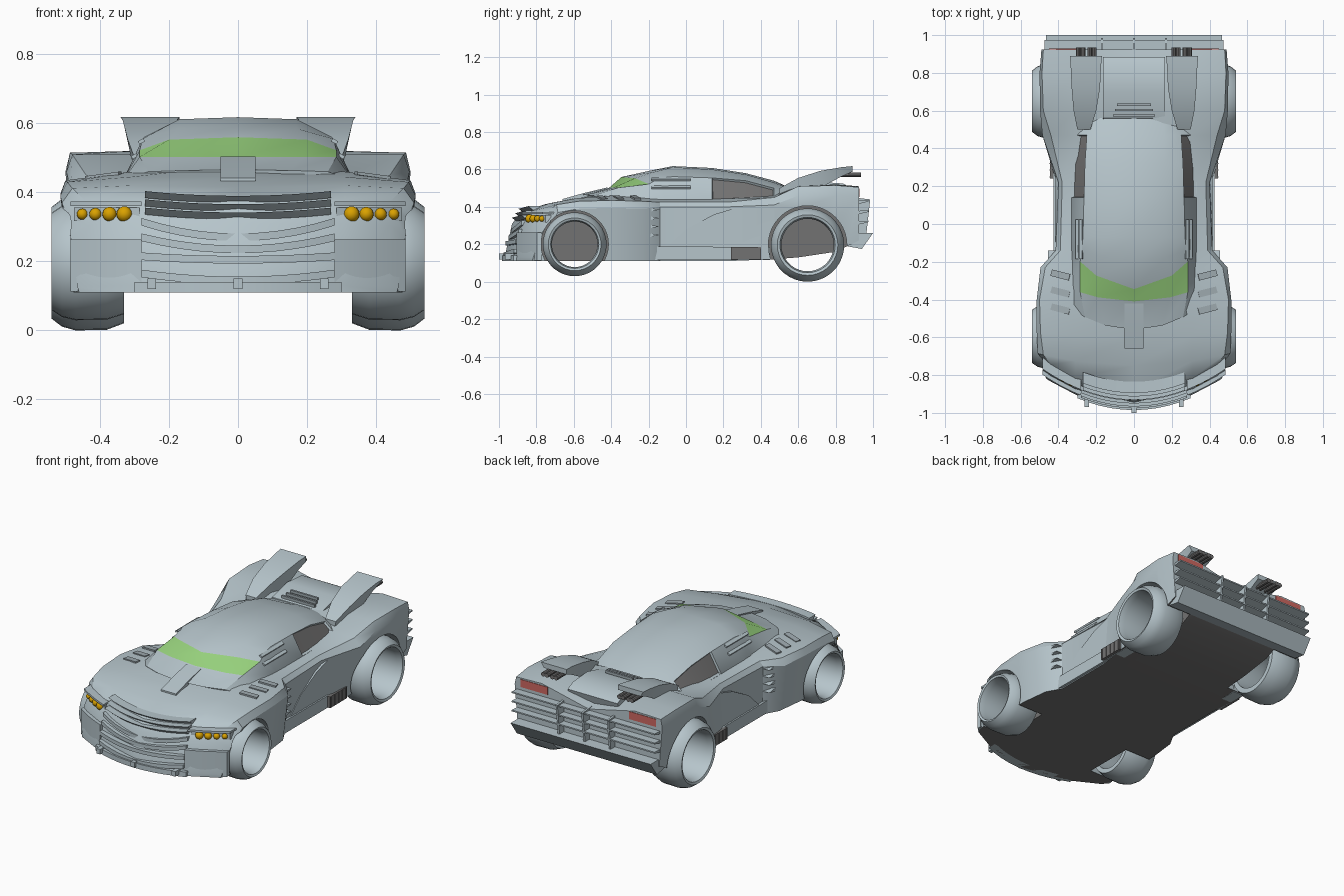
import bpy, bmesh
from math import cos, sin, pi, radians
from mathutils import Matrix

if "Cube" in bpy.data.objects:
    bpy.data.objects.remove(bpy.data.objects["Cube"])


def material(name, r, g, b):
    m = bpy.data.materials.new(name)
    m.use_nodes = True
    m.diffuse_color = (r, g, b, 1)
    m.node_tree.nodes["Principled BSDF"].inputs["Base Color"].default_value = (r, g, b, 1)
    return m


PAINT = material("blue grey paint", .47, .56, .60)
DARK = material("dark grey", .17, .168, .168)
SLATE = material("slate vent", .35, .41, .44)
GREEN = material("green glass", .32, .66, .21)
AMBER = material("amber lamp", .70, .36, .0)
RED = material("red lamp", .62, .14, .12)


def make(name, bm, mats, smooth=True):
    bmesh.ops.recalc_face_normals(bm, faces=bm.faces)
    me = bpy.data.meshes.new(name)
    bm.to_mesh(me)
    bm.free()
    ob = bpy.data.objects.new(name, me)
    bpy.context.collection.objects.link(ob)
    for m in mats:
        me.materials.append(m)
    if smooth:
        select(ob)
        bpy.ops.object.shade_smooth_by_angle(angle=radians(30))
    return ob


def select(ob):
    bpy.ops.object.select_all(action='DESELECT')
    ob.select_set(True)
    bpy.context.view_layer.objects.active = ob


def loft(rings, loop=False, caps=None):
    """Skin a list of closed rings; returns the bmesh and its faces by row."""
    bm = bmesh.new()
    vs = [[bm.verts.new(p) for p in r] for r in rings]
    n, rows = len(vs[0]), []
    for a, b in zip(vs, vs[1:] + vs[:1] if loop else vs[1:]):
        rows.append([bm.faces.new((a[i], a[(i + 1) % n], b[(i + 1) % n], b[i])) for i in range(n)])
    if not loop:
        for end in (vs[0], vs[-1]):
            for idx in caps or [range(n)]:
                bm.faces.new([end[i] for i in idx])
    return bm, rows


def mirrored_ring(half, y, bow):
    pts = half + [(-x, z) for x, z in half[-2:0:-1]]
    return [(x, y + bow * x * x, z) for x, z in pts]


def box(name, center, size, mat=PAINT, rot=None):
    bm = bmesh.new()
    mtx = Matrix.Translation(center) @ (rot or Matrix()) @ Matrix.Diagonal((*size, 1))
    bmesh.ops.create_cube(bm, size=1, matrix=mtx)
    return make(name, bm, [mat], False)


def prism(name, x0, x1, outline, mat=PAINT):
    bm, _ = loft([[(x, y, z) for y, z in outline] for x in (x0, x1)])
    return make(name, bm, [mat])


def arc(name, x0, x1, y, z, depth, height, sag=0, undercut=0):
    """Bowed strip that follows the rounded nose."""
    rings = []
    for k in range(11):
        x = x0 + (x1 - x0) * k / 10
        yy, zz = y + .7 * x * x, z - sag * (1 - (x / .28) ** 2)
        h = height / 2
        rings.append([(x, yy + undercut, zz - h), (x, yy, zz + h), (x, yy + depth, zz + h), (x, yy + depth, zz - h)])
    bm, _ = loft(rings)
    return make(name, bm, [PAINT])


def cylinder(bm, center, radius, length, axis, sides):
    rot = Matrix.Rotation(pi / 2, 4, axis)
    bmesh.ops.create_cone(bm, cap_ends=True, segments=sides, radius1=radius, radius2=radius,
                          depth=length, matrix=Matrix.Translation(center) @ rot)


SIDES = (("left", 1), ("right", -1))
# Wheels: y, z, scale, arch radius
WHEELS = (("front", -.595, .2, .87, .18), ("rear", .65, .196, 1.0, .21))

# Main body: y, bow, centre z, inner z, top (x, z), shoulder (x, z), bottom (x, z)
stations = [
    (-.97, .7, .13, .13, .44, .13, .465, .125, .46, .11),
    (-.93, .7, .31, .31, .44, .305, .485, .27, .475, .11),
    (-.88, .7, .375, .38, .44, .372, .495, .33, .48, .11),
    (-.75, .25, .415, .42, .48, .412, .51, .37, .48, .11),
    (-.60, .1, .445, .445, .495, .43, .515, .39, .48, .11),
    (-.40, 0, .48, .46, .50, .435, .515, .395, .48, .11),
    (-.23, 0, .50, .45, .47, .43, .495, .39, .46, .11),
    (-.14, 0, .50, .445, .39, .425, .415, .40, .41, .11),
    (.22, 0, .50, .445, .38, .425, .40, .40, .41, .11),
    (.47, 0, .50, .455, .44, .45, .485, .41, .44, .12),
    (.60, 0, .49, .51, .48, .51, .497, .46, .47, .13),
    (.80, 0, .47, .52, .487, .515, .50, .46, .48, .16),
    (.925, 0, .44, .51, .48, .505, .49, .46, .47, .22)]
rings = []
for y, bow, zc, zi, xt, zt, xm, zm, xb, zb in stations:
    rings.append(mirrored_ring([(0, zc), (.31, zi), (xt, zt), (xm, zm), (xb, zb), (.29, zb), (0, zb)], y, bow))
bm, _ = loft(rings, caps=[(0, 1, 5, 6), (1, 2, 3, 4, 5), (0, 11, 7, 6), (11, 10, 9, 8, 7)])
bmesh.ops.recalc_face_normals(bm, faces=bm.faces)
for f in bm.faces:
    f.material_index = int(f.normal.z < -.7)
body = make("body", bm, [PAINT, DARK])

# Wheel arches cut through the body, with dark inner walls
bm = bmesh.new()
for _, y, z, _, radius in WHEELS:
    for _, s in SIDES:
        cylinder(bm, (s * .51, y, z), radius, .4, 'Y', 40)
bm.normal_update()
for f in bm.faces:
    f.material_index = int(abs(f.normal.x) > .9)
cutter = make("arch_cutter", bm, [PAINT, DARK], False)
cutter.hide_render = True
mod = body.modifiers.new("arches", 'BOOLEAN')
mod.operation, mod.solver, mod.object = 'DIFFERENCE', 'EXACT', cutter
select(body)
bpy.ops.object.modifier_apply(modifier=mod.name)
bpy.data.objects.remove(cutter)
bpy.ops.object.shade_smooth_by_angle(angle=radians(30))

# Cabin: y, bow, roof z, roof edge (x, z), shoulder (x, z), base x
cabin = [
    (-.56, 1, .465, .15, .464, .26, .46, .33),
    (-.41, .6, .503, .19, .503, .285, .503, .33),
    (-.345, 1.8, .56, .20, .553, .285, .522, .33),
    (-.20, .8, .592, .17, .585, .277, .555, .33),
    (-.07, 0, .618, .17, .612, .27, .562, .332),
    (.14, 0, .608, .16, .60, .265, .555, .332),
    (.32, 0, .58, .16, .573, .26, .54, .33),
    (.47, 0, .54, .16, .53, .25, .50, .32),
    (.56, 0, .50, .15, .495, .22, .47, .27)]
rings = [mirrored_ring([(0, zr), (xr, ze), (xs, zs), (xb, .44), (xb, .39), (0, .39)], y, bow)
         for y, bow, zr, xr, ze, xs, zs, xb in cabin]
bm, rows = loft(rings)
for i in (0, 1, 8, 9):
    rows[1][i].material_index = 1
bmesh.ops.recalc_face_normals(bm, faces=bm.faces)
for i in (2, 7):
    window = [rows[5][i], rows[6][i]]
    bmesh.ops.inset_region(bm, faces=window, thickness=.005, depth=-.012)
    for f in window:
        f.material_index = 2
make("cabin", bm, [PAINT, GREEN, DARK])

# Raised strip down the middle of the bonnet
bm, _ = loft([[(-.05, y, z), (.05, y, z), (.05, y, z - .03), (-.05, y, z - .03)]
              for y, z in ((-.66, .442), (-.55, .473), (-.42, .504))])
make("bonnet_strip", bm, [PAINT])

# Grille bars, splitter and tabs
for i in range(3):
    arc("upper_grille_bar", -.27, .27, -.895 - .018 * i, .395 - .024 * i, .06, .02, .015, .025)
for z, y, sag in ((.315, -.935, .045), (.27, -.95, .035), (.215, -.966, .01), (.165, -.975, .02)):
    arc("lower_grille_bar", -.28, .28, y, z, .06, .022, sag)
arc("splitter", -.30, .30, -.985, .125, .06, .03)
for x in (-.25, 0, .25):
    box("splitter_tab", (x, -.975 + .5 * x * x, .135), (.025, .05, .03))

for side, s in SIDES:
    # Bumper pod, lamp housing with overhanging lip, and lamps
    arc(side + "_bumper_pod", s * .28, s * .485, -.962, .188, .025, .15)
    arc(side + "_lamp_housing", s * .285, s * .475, -.91, .337, .03, .04)
    arc(side + "_lamp_lip", s * .28, s * .485, -.932, .367, .07, .012)
    bm = bmesh.new()
    for x, r in ((.329, .023), (.372, .021), (.413, .018), (.451, .016)):
        place = Matrix.Translation((s * x, -.912 + .7 * x * x, .337))
        bmesh.ops.create_uvsphere(bm, u_segments=16, v_segments=8, radius=r, matrix=place)
    make(side + "_lamps", bm, [AMBER])

    # Front wing slots and side louvres
    for y in (-.27, -.36, -.45):
        turn = Matrix.Rotation(s * .25, 4, 'Z') @ Matrix.Rotation(s * .13, 4, 'Y')
        box(side + "_wing_slot", (s * .39, y, .449), (.1, .035, .009), SLATE, turn)
    for z in (.25, .295, .34, .385):
        prism(side + "_side_louvre", s * .40, s * .455,
              [(-.21, z + .012), (-.14, z), (-.21, z - .014)])

    # Roof side rails
    tilt = Matrix.Rotation(s * radians(30), 4, 'Y')
    for z, x in ((.548, .28), (.505, .3)):
        box(side + "_roof_rail", (s * x, -.08, z), (.018, .21, .01), PAINT, tilt)

    # Sill, swept door panel and barred side vent
    prism(side + "_sill", s * .36, s * .425, [(-.37, .115), (.45, .115), (.45, .185), (-.37, .19)])
    prism(side + "_door_panel", s * .38, s * .416,
          [(-.1, .185), (0, .28), (.15, .36), (.3, .405), (.4, .4), (.4, .185)])
    box(side + "_side_vent", (s * .427, .32, .152), (.034, .16, .068), DARK)
    for k in range(5):
        box(side + "_vent_bar", (s * .444, .25 + .035 * k, .152), (.006, .005, .06), DARK)

    # Rear fin and the dark pipes under it
    bm, _ = loft([[(s * a, y, z), (s * b, y, z), (s * (b - .02), y, z - t), (s * a, y, z - t)]
                  for y, a, b, z, t in ((.50, .23, .30, .50, .10), (.60, .20, .32, .555, .12),
                                        (.72, .18, .33, .593, .09), (.83, .175, .335, .612, .05),
                                        (.89, .17, .34, .618, .03))])
    make(side + "_rear_fin", bm, [PAINT])
    bm = bmesh.new()
    for x in (.21, .235, .27, .295):
        cylinder(bm, (s * x, .845, .572), .013, .18, 'X', 10)
    make(side + "_pipes", bm, [DARK])
    box(side + "_tail_lamp", (s * .36, .924, .476), (.18, .008, .046), RED)

    # Open wheel rings
    for end, y, z, k, _ in WHEELS:
        outline = [(.33, .145), (.33, .175), (.38, .194), (.47, .196), (.51, .185), (.54, .162), (.535, .148), (.50, .14)]
        rings = [[(s * x, y + r * k * cos(a), z + r * k * sin(a)) for x, r in outline]
                 for a in (2 * pi * j / 36 for j in range(36))]
        bm, _ = loft(rings, loop=True)
        make(f"{end}_{side}_wheel", bm, [PAINT])

# Rear deck with louvres
prism("rear_deck", -.165, .165, [(.54, .45), (.56, .50), (.70, .535), (.84, .525), (.885, .50), (.87, .45)])
for k in range(3):
    box("deck_louvre", (0, .575 + .028 * k, .514 + .008 * k), (.22 - .02 * k, .012, .016), SLATE)

# Rear bumper, slats and uprights
prism("rear_bumper", -.465, .465, [(.86, .19), (.94, .175), (1.0, .26), (.86, .26)])
for z in (.31, .365, .42):
    prism("rear_slat", -.475, .475, [(.87, z - .016), (.975, z + .008), (.975, z + .016), (.87, z + .012)])
for x in (-.17, 0, .17):
    prism("rear_upright", x - .006, x + .006, [(.9, .25), (.965, .26), (.985, .44), (.9, .45)])
